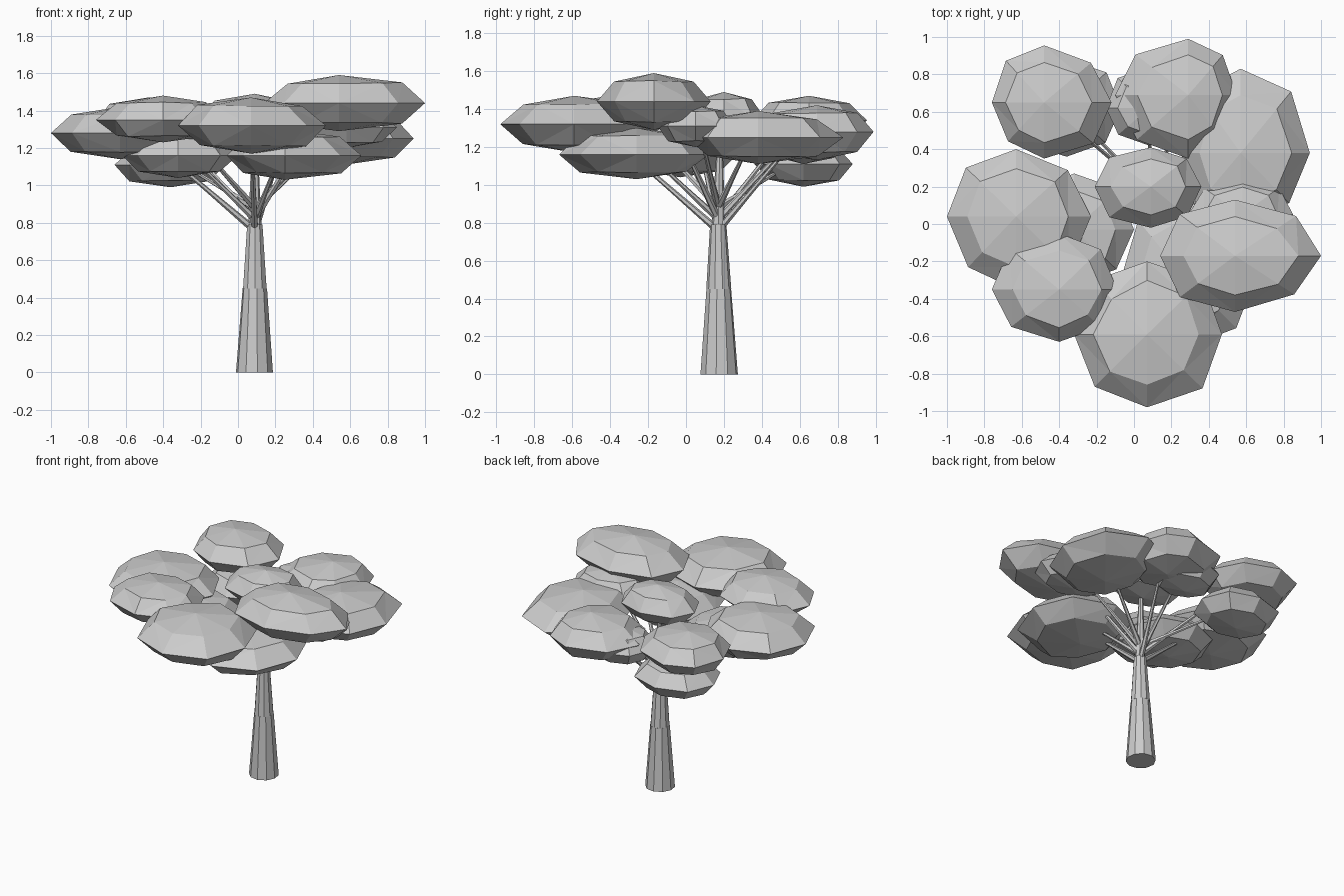
import bpy, bmesh, random
from mathutils import Vector, Matrix

random.seed(4)
cube = bpy.data.objects.get("Cube")
if cube:
    bpy.data.objects.remove(cube)

# One plain grey for the whole tree
grey = bpy.data.materials.new("plain_grey")
grey.use_nodes = True
grey.diffuse_color = (0.6, 0.6, 0.6, 1)
grey.node_tree.nodes["Principled BSDF"].inputs["Base Color"].default_value = (0.6, 0.6, 0.6, 1)


def add_object(name, bm):
    mesh = bpy.data.meshes.new(name)
    bm.to_mesh(mesh)
    bm.free()
    mesh.materials.append(grey)
    obj = bpy.data.objects.new(name, mesh)
    bpy.context.collection.objects.link(obj)
    return obj


def limb(name, start, end, r1, r2, sides):
    """Tapered straight limb between two points."""
    a, b = Vector(start), Vector(end)
    axis = b - a
    bm = bmesh.new()
    turn = axis.to_track_quat('Z', 'Y').to_matrix().to_4x4()
    bmesh.ops.create_cone(bm, cap_ends=True, segments=sides, radius1=r1, radius2=r2,
                          depth=axis.length, matrix=Matrix.Translation((a + b) / 2) @ turn)
    return add_object(name, bm)


def leaf_clump(name, *extents):
    """Flattened eight-sided ball; each extent is low, middle, high along one axis."""
    bm = bmesh.new()
    bmesh.ops.create_uvsphere(bm, u_segments=8, v_segments=4, radius=1)
    for v in bm.verts:
        # Slightly uneven, but the outermost points keep their reach
        if max(abs(c) for c in v.co) < 0.99:
            v.co *= random.uniform(0.97, 1.05)
        for i, (lo, mid, hi) in enumerate(extents):
            v.co[i] = mid + v.co[i] * (hi - mid if v.co[i] > 0 else mid - lo)
    bmesh.ops.triangulate(bm, faces=bm.faces)
    return add_object(name, bm)


# Trunk with a slight change of taper half way
limb("trunk_lower", (0.088, 0.175, 0), (0.09, 0.173, 0.45), 0.1, 0.066, 10)
limb("trunk_upper", (0.09, 0.173, 0.45), (0.09, 0.17, 0.79), 0.066, 0.043, 10)
limb("leader", (0.09, 0.17, 0.77), (0.09, 0.18, 1.3), 0.036, 0.012, 8)

# Leaf clumps: low, middle and high in x, y and z
clumps = {
    "back_right": ((-0.76, -0.48, -0.12), (0.35, 0.65, 0.955), (1.2, 1.34, 1.47)),
    "back_right_low": ((-0.66, -0.36, -0.07), (0.36, 0.62, 0.88), (0.99, 1.11, 1.23)),
    "back_left": ((-0.1, 0.29, 0.55), (0.35, 0.69, 0.99), (1.13, 1.28, 1.42)),
    "back_low": ((-0.15, 0.08, 0.34), (0.42, 0.62, 0.84), (1.11, 1.23, 1.35)),
    "left_back": ((0.25, 0.57, 0.94), (0.0, 0.38, 0.83), (1.11, 1.25, 1.39)),
    "middle": ((-0.21, 0.09, 0.36), (-0.02, 0.2, 0.41), (1.24, 1.36, 1.49)),
    "left_top": ((0.14, 0.54, 1.0), (-0.47, -0.17, 0.13), (1.29, 1.44, 1.59)),
    "left_under": ((0.29, 0.58, 0.85), (-0.15, 0.05, 0.25), (1.2, 1.31, 1.42)),
    "front": ((-0.32, 0.07, 0.47), (-0.98, -0.59, -0.2), (1.17, 1.32, 1.47)),
    "front_low": ((-0.06, 0.25, 0.66), (-0.67, -0.26, 0.12), (1.03, 1.16, 1.3)),
    "front_right": ((-0.76, -0.4, -0.09), (-0.63, -0.35, -0.05), (1.23, 1.35, 1.48)),
    "right": ((-1.0, -0.63, -0.23), (-0.35, 0.04, 0.4), (1.14, 1.28, 1.42)),
    "right_low": ((-0.62, -0.32, 0.0), (-0.33, -0.03, 0.27), (1.04, 1.16, 1.28)),
}

# Each clump but the middle one gets a thin branch from the trunk or the leader
for n, (name, extents) in enumerate(clumps.items()):
    leaf_clump("leaves_" + name, *extents)
    if name == "middle":
        continue
    root = Vector((0.09, 0.17, 0.76 + 0.06 * ((n + 1) % 3)))
    tip = Vector(mid for lo, mid, hi in extents)
    tip.xy = tip.xy.lerp(root.xy, 0.15)
    joint = root.lerp(tip, 0.4)
    limb("branch_" + name, root, joint, 0.02, 0.013, 6)
    limb("twig_" + name, joint, tip, 0.013, 0.008, 6)
